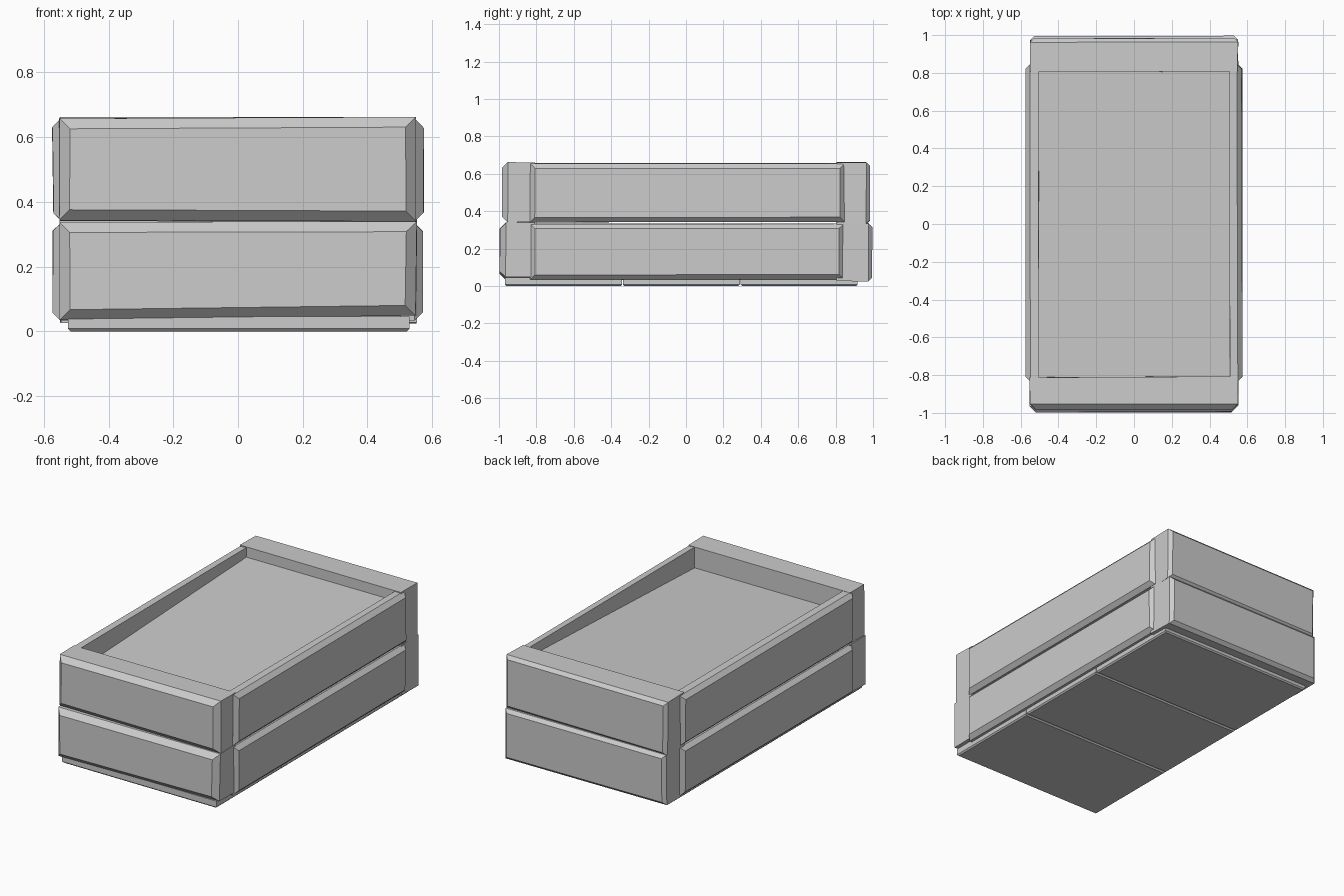
import bpy
import bmesh
import random
from mathutils import Vector

random.seed(4)
cube = bpy.data.objects.get("Cube")
if cube:
    bpy.data.objects.remove(cube, do_unlink=True)

grey = bpy.data.materials.new("plain grey")
grey.use_nodes = True
colour = (0.6, 0.6, 0.6, 1)
grey.diffuse_color = colour
grey.node_tree.nodes["Principled BSDF"].inputs["Base Color"].default_value = colour


def block(name, low, high, outward=None, chamfer=0.03, wobble=0.0, shape=None):
    """Box between two corners; chamfers the edges around its outward face."""
    low, high = Vector(low), Vector(high)
    bm = bmesh.new()
    bmesh.ops.create_cube(bm, size=1)
    for v in bm.verts:
        t = v.co + Vector((0.5, 0.5, 0.5))
        v.co = [low[i] + t[i] * (high[i] - low[i]) for i in range(3)]
        if shape:
            shape(v.co)
        v.co += Vector([random.uniform(-wobble, wobble) for _ in range(3)])
    bm.normal_update()
    if outward:
        face = max(bm.faces, key=lambda f: f.normal.dot(Vector(outward)))
        bmesh.ops.bevel(bm, geom=list(face.edges), offset=chamfer,
                        segments=1, affect='EDGES')
    mesh = bpy.data.meshes.new(name)
    bm.to_mesh(mesh)
    bm.free()
    mesh.materials.append(grey)
    obj = bpy.data.objects.new(name, mesh)
    bpy.context.collection.objects.link(obj)
    return obj


def skew_front(co):
    # the lower front beam is cut unevenly along its bottom
    if co.z < 0.1 and co.x > 0:
        co.z += 0.015


# two courses of rough-hewn beams
for course, z0, z1, reach in (("lower", 0.035, 0.338, 0.995),
                              ("upper", 0.342, 0.66, 0.983)):
    block(course + "_front_beam", (-0.55, -reach, z0), (0.55, -0.81, z1),
          (0, -1, 0), 0.032, 0.003, skew_front)
    block(course + "_back_beam", (-0.55, 0.805, z0 - 0.01), (0.55, reach, z1),
          (0, 1, 0), 0.02, 0.003)
    for side, s in (("left", 1), ("right", -1)):
        xs = sorted((s * 0.505, s * 0.572))
        block(f"{course}_{side}_beam", (xs[0], -0.835, z0), (xs[1], 0.845, z1 - 0.004),
              (s, 0, 0), 0.025, 0.003)


# filling, sloping down towards the front
def slope(co):
    co.z += 0.035 * (1 if co.y > 0 else -1)


block("filling", (-0.515, -0.83, 0.535), (0.515, 0.83, 0.565), shape=slope)

# three bottom boards running across
start, end, count = -0.97, 0.92, 3
step = (end - start) / count
for i in range(count):
    y = start + i * step
    block(f"bottom_board_{i + 1}", (-0.525, y + 0.002, 0), (0.53, y + step - 0.002, 0.045),
          (0, 0, -1), 0.008)
